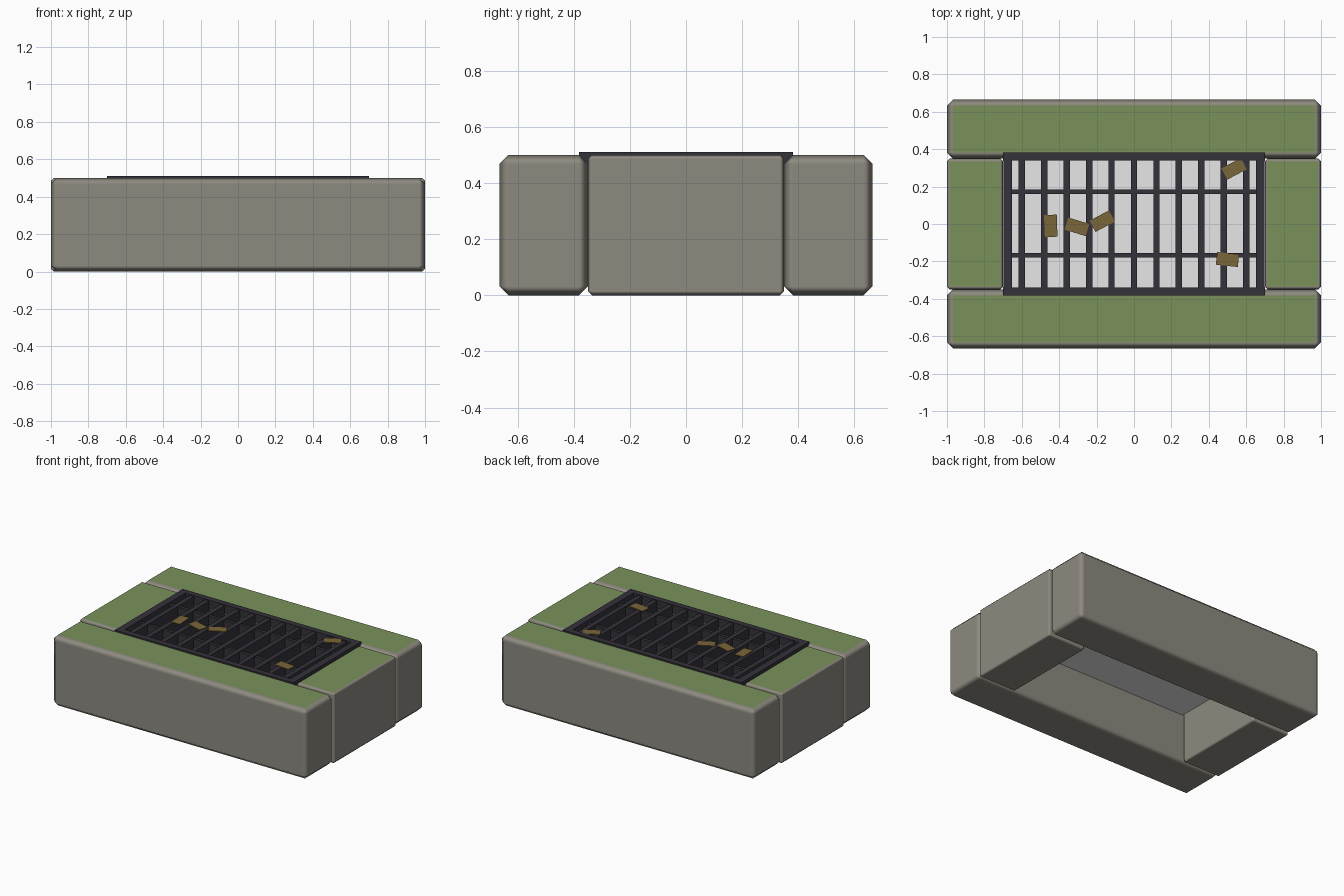
import bpy, bmesh, math
from mathutils import Matrix, Vector

if "Cube" in bpy.data.objects:
    bpy.data.objects.remove(bpy.data.objects["Cube"])


def material(name, rgb):
    m = bpy.data.materials.new(name)
    m.diffuse_color = (*rgb, 1)
    m.use_nodes = True
    m.node_tree.nodes["Principled BSDF"].inputs["Base Color"].default_value = m.diffuse_color
    return m


STONE = material("stone", (0.27, 0.255, 0.217))
MOSS = material("moss green", (0.195, 0.283, 0.105))
IRON = material("dark iron", (0.034, 0.032, 0.042))
LEAF = material("dry leaf", (0.195, 0.133, 0.042))
PALE = material("pale grey", (0.8, 0.8, 0.8))


def box(name, lo, hi, mats, rot=0.0):
    """Box between two corners, turned about its own centre."""
    lo, hi = Vector(lo), Vector(hi)
    bm = bmesh.new()
    bmesh.ops.create_cube(bm, size=1, matrix=Matrix.Diagonal((*(hi - lo), 1)))
    me = bpy.data.meshes.new(name)
    bm.to_mesh(me)
    bm.free()
    for m in mats:
        me.materials.append(m)
    ob = bpy.data.objects.new(name, me)
    ob.location = (lo + hi) / 2
    ob.rotation_euler.z = rot
    bpy.context.collection.objects.link(ob)
    return ob


def stone(name, lo, hi, bevel):
    """Chamfered stone block with a mossy top face."""
    ob = box(name, lo, hi, [STONE, MOSS])
    for p in ob.data.polygons:
        p.material_index = 1 if p.normal.z > 0.9 else 0
        p.use_smooth = True
    mod = ob.modifiers.new("chamfer", "BEVEL")
    mod.width = bevel
    mod.segments = 1
    mod.material = 0
    mod.harden_normals = True


# Stone surround
stone("front_stone", (-1, -0.665, 0), (1, -0.35, 0.5), 0.032)
stone("back_stone", (-1, 0.35, 0), (1, 0.665, 0.5), 0.032)
stone("left_stone", (-1, -0.35, 0), (-0.7, 0.35, 0.5), 0.015)
stone("right_stone", (0.7, -0.35, 0), (1, 0.35, 0.5), 0.015)

# Pale sheet beneath the grate
box("pit_sheet", (-0.7, -0.35, 0.35), (0.7, 0.35, 0.355), [PALE])

# Grate frame
for s, side in ((-1, "front"), (1, "back")):
    y = s * 0.36
    box(side + "_frame_rail", (-0.7, y - 0.021, 0.45), (0.7, y + 0.021, 0.51), [IRON])
for s, side in ((-1, "left"), (1, "right")):
    x = s * 0.675
    box(side + "_frame_rail", (x - 0.024, -0.34, 0.45), (x + 0.024, 0.34, 0.51), [IRON])

# Grate bars and cross bars
for i in range(11):
    x = -0.6 + 0.12 * i
    box("grate_bar", (x - 0.017, -0.345, 0.39), (x + 0.017, 0.345, 0.503), [IRON])
for y in (-0.168, 0.172):
    box("cross_bar", (-0.66, y - 0.012, 0.42), (0.66, y + 0.012, 0.498), [IRON])

# Fallen leaves lying on the bars
for x, y, deg in ((-0.445, -0.01, 92), (-0.305, -0.015, -17), (-0.17, 0.015, 28),
                  (0.535, 0.295, 28), (0.5, -0.19, -6)):
    box("leaf", (x - 0.059, y - 0.034, 0.504), (x + 0.059, y + 0.034, 0.509),
        [LEAF], math.radians(deg))
